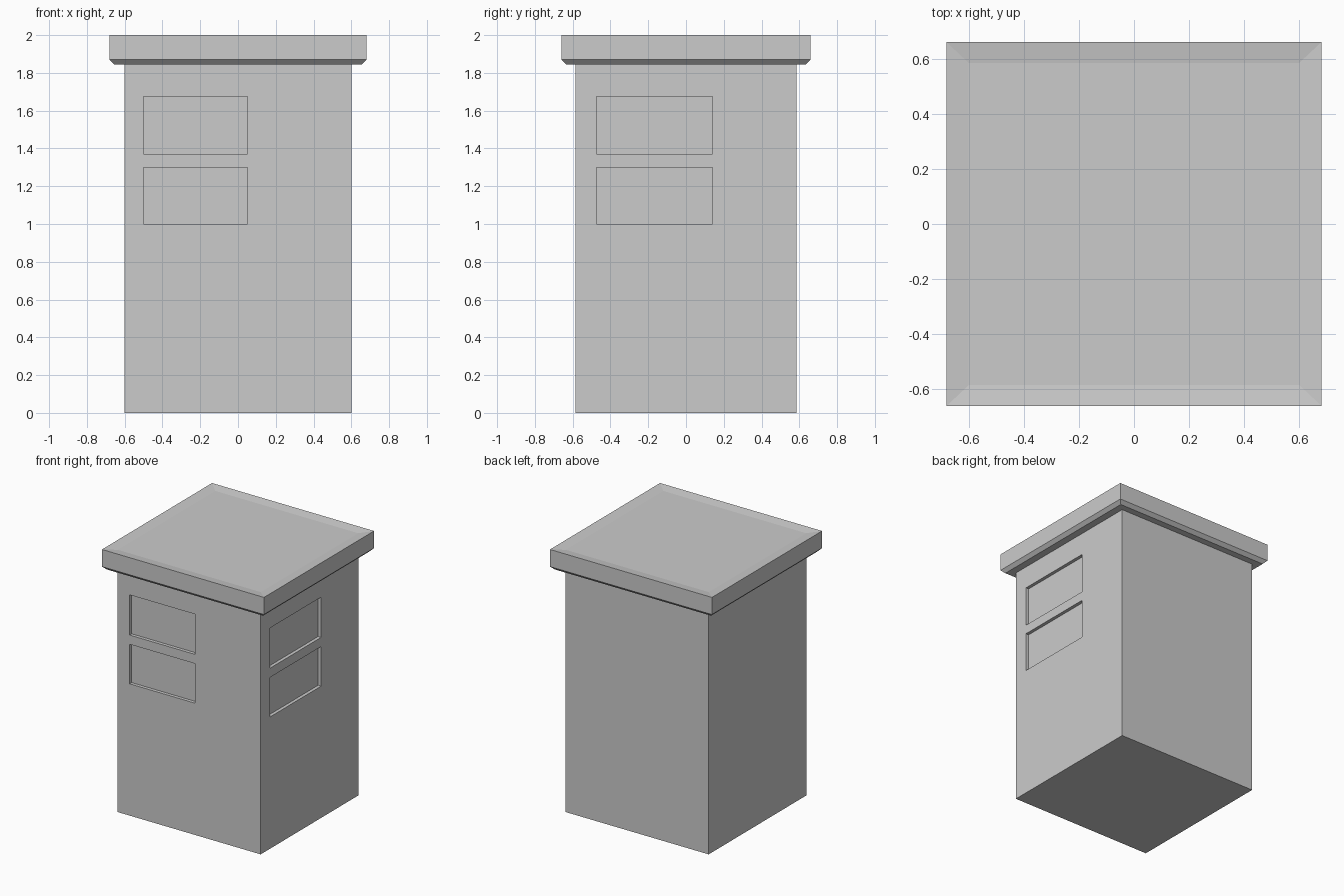
import bpy, bmesh

if "Cube" in bpy.data.objects:
    bpy.data.objects.remove(bpy.data.objects["Cube"])


def loft(name, rings):
    """Closed solid through stacked rectangles (half x, half y, z)."""
    bm = bmesh.new()
    loops = []
    for hx, hy, z in rings:
        loops.append([bm.verts.new((sx * hx, sy * hy, z))
                      for sx, sy in ((-1, -1), (1, -1), (1, 1), (-1, 1))])
    for a, b in zip(loops, loops[1:]):
        for i in range(4):
            j = (i + 1) % 4
            bm.faces.new((a[i], a[j], b[j], b[i]))
    bm.faces.new(loops[0][::-1])
    bm.faces.new(loops[-1])
    mesh = bpy.data.meshes.new(name)
    bm.to_mesh(mesh)
    bm.free()
    obj = bpy.data.objects.new(name, mesh)
    bpy.context.collection.objects.link(obj)
    return obj


def cut_box(target, lo, hi):
    """Subtract the box lo..hi from the target."""
    bpy.ops.mesh.primitive_cube_add(
        size=1, location=[(a + b) / 2 for a, b in zip(lo, hi)])
    cutter = bpy.context.object
    cutter.scale = [b - a for a, b in zip(lo, hi)]
    cutter.hide_render = True
    bpy.context.view_layer.update()
    mod = target.modifiers.new("recess", 'BOOLEAN')
    mod.operation = 'DIFFERENCE'
    mod.solver = 'EXACT'
    mod.object = cutter
    bpy.context.view_layer.objects.active = target
    bpy.ops.object.modifier_apply(modifier=mod.name)
    bpy.data.objects.remove(cutter)


HX, HY, DEPTH = 0.60, 0.585, 0.025

# Body with two shallow panels on the front and two on the right side
body = loft("body", [(HX, HY, 0), (HX, HY, 1.85)])
for z0, z1 in ((1.0, 1.30), (1.37, 1.675)):
    cut_box(body, (-0.50, -HY - 0.1, z0), (0.05, -HY + DEPTH, z1))
    cut_box(body, (HX - DEPTH, -0.475, z0), (HX + 0.1, 0.14, z1))

# Roof slab: chamfered lower edge, slightly dished top
loft("roof", [(0.655, 0.635, 1.845), (0.68, 0.66, 1.87),
              (0.68, 0.66, 2.0), (HX, HY, 1.99)])
